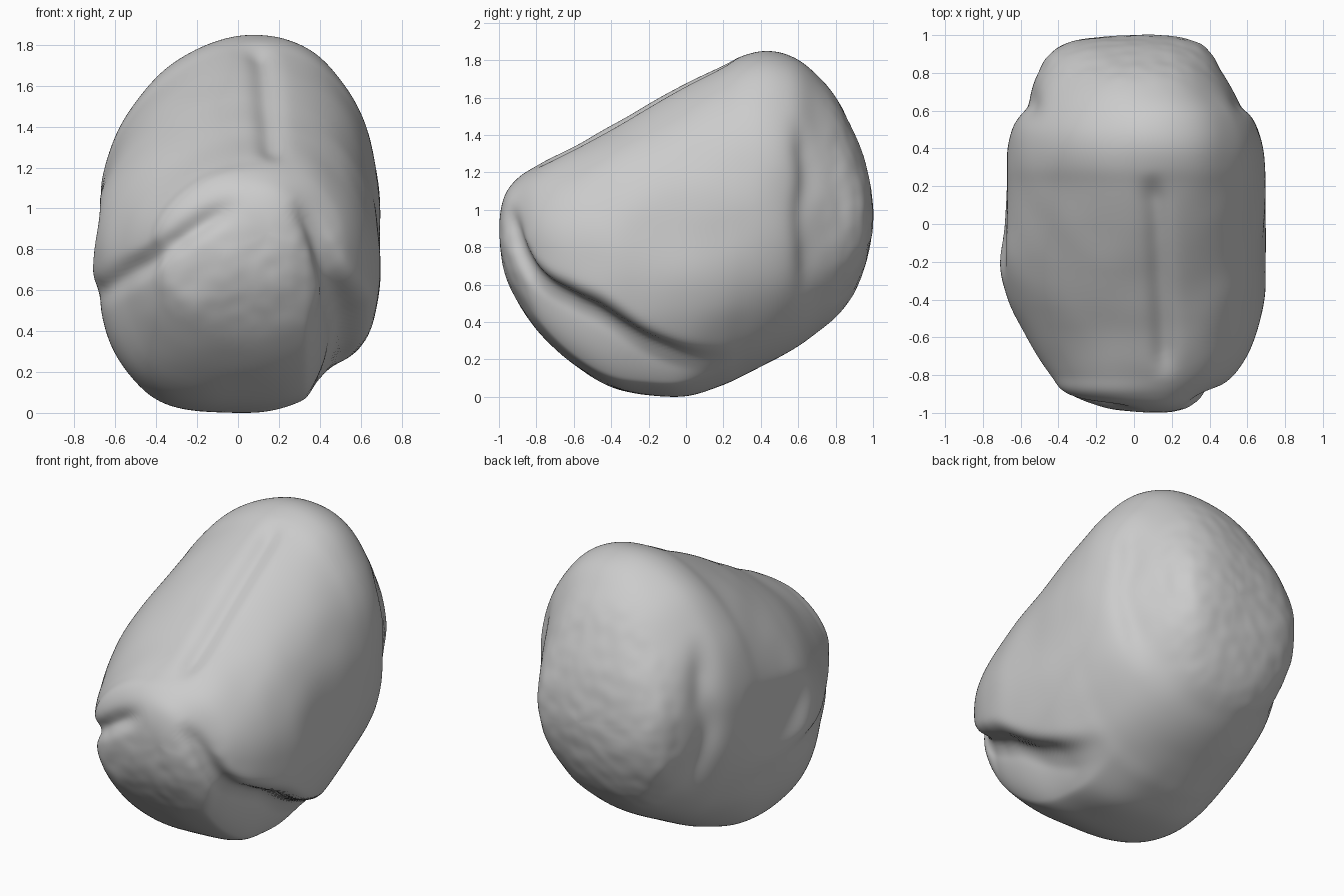
import bpy, bmesh, math
from mathutils import Vector, noise
from mathutils.bvhtree import BVHTree
from mathutils.kdtree import KDTree

if "Cube" in bpy.data.objects:
    bpy.data.objects.remove(bpy.data.objects["Cube"])

# Cross-sections along y: y, z low, z high, x low, x high
SECTIONS = [
    (-1, .88, .88, .15, .15), (-.97, .66, 1.07, -.16, .29),
    (-.9, .50, 1.17, -.37, .40), (-.8, .36, 1.235, -.45, .53),
    (-.6, .17, 1.34, -.57, .64), (-.4, .05, 1.45, -.67, .69),
    (-.2, .005, 1.565, -.715, .70), (0, 0, 1.68, -.705, .705),
    (.2, .06, 1.775, -.69, .70), (.3, .11, 1.825, -.685, .695), (.4, .16, 1.85, -.67, .685),
    (.5, .21, 1.842, -.645, .66), (.6, .27, 1.80, -.60, .615), (.7, .34, 1.72, -.55, .53),
    (.8, .42, 1.60, -.51, .47), (.9, .56, 1.41, -.45, .41),
    (.97, .74, 1.20, -.31, .32), (1, .97, .97, .06, .06)]
ROWS, COLS = 200, 240


def smooth(a, b, v):
    t = max(0, min(1, (v - a) / (b - a)))
    return t * t * (3 - 2 * t)


def interp(keys, v):
    """Smooth interpolation of rows (key, values...) with finite-difference tangents."""
    v = max(keys[0][0], min(keys[-1][0], v))
    i = next(k for k in range(len(keys) - 1) if v <= keys[k + 1][0] + 1e-9)
    a, b = keys[i], keys[i + 1]
    p, n = keys[max(i - 1, 0)], keys[min(i + 2, len(keys) - 1)]
    h = b[0] - a[0]
    t = (v - a[0]) / h
    out = []
    for c in range(1, len(a)):
        ma = (b[c] - p[c]) / (b[0] - p[0]) * h
        mb = (n[c] - a[c]) / (n[0] - a[0]) * h
        out.append((2*t**3 - 3*t*t + 1) * a[c] + (t**3 - 2*t*t + t) * ma
                   + (3*t*t - 2*t**3) * b[c] + (t**3 - t*t) * mb)
    return out


def spow(v, e):
    return math.copysign(abs(v) ** e, v)


def relax(times):
    for _ in range(times):
        bmesh.ops.smooth_vert(bm, verts=bm.verts, factor=.5,
                              use_axis_x=True, use_axis_y=True, use_axis_z=True)
    bm.normal_update()


# Base body lofted from superellipse sections, rounder and leaning right at the top
keys = [(math.acos(-s[0]),) + s[1:] for s in SECTIONS]
bm = bmesh.new()
rings = []
for r in range(1, ROWS):
    t = math.pi * r / ROWS
    z0, z1, x0, x1 = interp(keys, t)
    half = (x1 - x0) / 2
    ring = []
    for c in range(COLS):
        a = 2 * math.pi * c / COLS
        s = math.sin(a)
        # Fuller underside at the front, rounder elsewhere
        e = 2 / (2.0 if s > 0 else 2.3 + .25 * smooth(.3, -.2, -math.cos(t)))
        lean = (.11 if s > 0 else -.05) * s * s * half
        ring.append(bm.verts.new((
            (x0 + x1) / 2 + half * spow(math.cos(a), e) + lean,
            -math.cos(t),
            (z0 + z1) / 2 + (z1 - z0) / 2 * spow(s, e))))
    rings.append(ring)
for A, B in zip(rings, rings[1:]):
    for c in range(COLS):
        d = (c + 1) % COLS
        bm.faces.new((A[c], A[d], B[d], B[c]))
for ring, s in ((rings[0], SECTIONS[0]), (rings[-1], SECTIONS[-1])):
    tip = bm.verts.new((s[3], s[0], s[1]))
    for c in range(COLS):
        bm.faces.new((ring[c], ring[(c + 1) % COLS], tip))
bmesh.ops.recalc_face_normals(bm, faces=bm.faces)

# Lower lobe boundary on each side: y, z
SEAM_R = [(-.96, 1.0), (-.8, .70), (-.6, .57), (-.45, .50), (-.2, .33), (0, .25), (.35, .21)]
SEAM_L = [(-.96, 1.02), (-.85, .85), (-.7, .74), (-.45, .63), (-.2, .60), (.2, .58), (.4, .56)]

for v in bm.verts:
    x, y, z = v.co
    # Inset of the lower lobe under the seams
    seam = interp(SEAM_R if x > 0 else SEAM_L, y)[0]
    k = smooth(-.04, .10, seam - z) * smooth(.4, -.1, y)
    if x > .33:
        v.co.x += (.33 + (x - .33) * .4 - x) * k * smooth(-1.0, -.75, y)
    elif x < -.3:
        v.co.x += .025 * k * smooth(-.3, -.6, x)
    # Flat disc on the left side
    if v.co.x < -.6:
        d = math.hypot(y - .12, z - 1.0)
        v.co.x += (max(v.co.x, -.672) - v.co.x) * smooth(.46, .28, d)
    # Shallow hollow on the right side
    if x > .6:
        v.co.x -= .012 * math.exp(-((y + .05) / .2) ** 2 - ((z - .9) / .2) ** 2)
relax(4)
tree = BVHTree.FromBMesh(bm)

# Groove paths: points near the surface, depth, width
back = [(.5, .58, 1.55), (.6, .66, 1.3), (.62, .68, 1.15), (.62, .64, .95), (.57, .67, .7), (.45, .62, .45)]
GROOVES = [
    ([(.08, .28, 1.82), (.12, .05, 1.72), (.14, -.3, 1.52), (.16, -.65, 1.33), (.17, -.85, 1.22)], .035, .06),
    ([(.24, -.95, 1.04), (.33, -.9, .92), (.42, -.8, .71), (.48, -.6, .56), (.5, -.45, .48),
      (.5, -.2, .32), (.47, 0, .24), (.38, .3, .21)], .035, .055),
    ([(.05, -1, 1.06), (-.15, -.96, .94), (-.4, -.83, .76), (-.55, -.65, .68), (-.65, -.4, .61),
      (-.7, -.2, .59), (-.7, .2, .57)], .04, .055),
    (back, .025, .07),
    ([(-x, y, z) for x, y, z in back], .025, .07)]
marks = []
for path, depth, width in GROOVES:
    rows = [(float(i),) + p for i, p in enumerate(path)]
    count = 25 * (len(path) - 1)
    for i in range(count + 1):
        u = i / count
        hit = tree.find_nearest(Vector(interp(rows, u * (len(path) - 1))))[0]
        fade = smooth(0, .2, u) * smooth(1, .75, u)
        marks.append((hit, depth * fade, width))
kd = KDTree(len(marks))
for i, m in enumerate(marks):
    kd.insert(m[0], i)
kd.balance()

# Press grooves and add faint surface lumps on the front and back
offsets = []
for v in bm.verts:
    _, i, d = kd.find(v.co)
    _, depth, w = marks[i]
    push = -depth * math.exp(-(d / w) ** 2)
    rough = max(smooth(.68, .85, v.co.y), smooth(-.78, -.92, v.co.y) * smooth(1.0, .8, v.co.z))
    push += .004 * rough * noise.noise(v.co * 12) + .006 * noise.noise(v.co * 4)
    offsets.append(v.normal * push)
for v, o in zip(bm.verts, offsets):
    v.co += o
relax(3)

# Rest on the ground
low = min(v.co.z for v in bm.verts)
for v in bm.verts:
    v.co.z -= low

mesh = bpy.data.meshes.new("nut_body")
bm.to_mesh(mesh)
bm.free()
mesh.shade_smooth()
body = bpy.data.objects.new("nut_body", mesh)
bpy.context.collection.objects.link(body)
